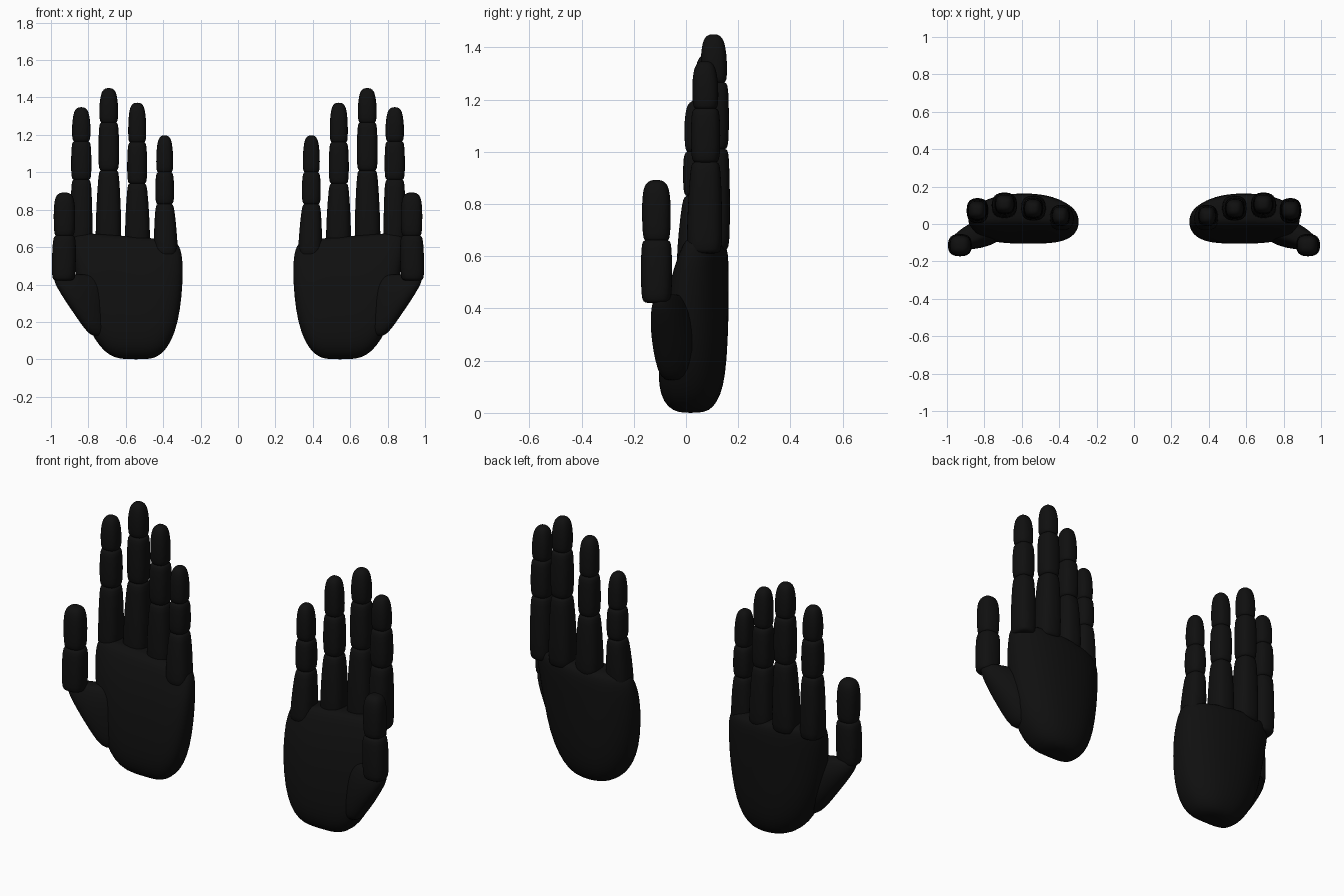
import bpy, bmesh, math

if "Cube" in bpy.data.objects:
    bpy.data.objects.remove(bpy.data.objects["Cube"])

black = bpy.data.materials.new("black")
black.diffuse_color = (0.005, 0.005, 0.005, 1)
black.use_nodes = True
black.node_tree.nodes["Principled BSDF"].inputs["Base Color"].default_value = black.diffuse_color


def loft(name, rings, n=20, power=2.5, bend=0.0, shear=0.0, slope=0.0):
    """Skin rings (z, x_min, x_max, y_front, y_back), smooth and mirror across x = 0."""
    bm = bmesh.new()
    loops = []
    for z, xa, xb, ya, yb in rings:
        cx, cy, rx, ry = (xa + xb) / 2, (ya + yb) / 2, (xb - xa) / 2, (yb - ya) / 2
        loop = []
        for i in range(n):
            a = 2 * math.pi * i / n
            c, s = math.cos(a), math.sin(a)
            u = math.copysign(abs(c) ** (2 / power), c)
            v = math.copysign(abs(s) ** (2 / power), s)
            loop.append(bm.verts.new((cx + rx * u,
                                      cy + ry * v - bend * u * u * rx + shear * rx * u,
                                      z + slope * z * rx * u)))
        loops.append(loop)
    for a, b in zip(loops, loops[1:]):
        for i in range(n):
            j = (i + 1) % n
            bm.faces.new((a[i], a[j], b[j], b[i]))
    bm.faces.new(loops[0][::-1])
    bm.faces.new(loops[-1])
    for f in bm.faces:
        f.smooth = True
    me = bpy.data.meshes.new(name)
    bm.to_mesh(me)
    bm.free()
    me.materials.append(black)
    ob = bpy.data.objects.new(name, me)
    bpy.context.collection.objects.link(ob)
    ob.modifiers.new("mirror", 'MIRROR').use_clip = False
    sub = ob.modifiers.new("smooth", 'SUBSURF')
    sub.levels = sub.render_levels = 1
    return ob


def segment(name, lo, hi, tip=False):
    """One finger bone between two sections (z, x, y, half_width, half_depth)."""
    length = hi[0] - lo[0]
    ends = [(0, .62), (.006, .84), (.022, .97), (length * .5, 1.03)]
    if tip:
        ends += [(length - .07, 1.0), (length - .035, .92), (length - .014, .75),
                 (length - .003, .48), (length, .2)]
    else:
        ends += [(length - .022, 1.0), (length - .006, .88), (length, .65)]
    rings = []
    for d, k in ends:
        t = d / length
        z, x, y, w, h = [p + (q - p) * t for p, q in zip(lo, hi)]
        rings.append((z, x - w * k, x + w * k, y - h * k, y + h * k))
    return loft(name, rings, 16, 2.6)


# palm
loft("palm", [(0.0, .49, .60, -.01, .05), (.008, .44, .66, -.05, .09),
              (.04, .395, .715, -.085, .12), (.10, .355, .765, -.105, .145),
              (.20, .32, .82, -.105, .158), (.35, .298, .855, -.09, .165),
              (.50, .292, .88, -.06, .165), (.58, .298, .89, -.03, .165),
              (.63, .312, .888, -.01, .16), (.652, .335, .87, .01, .145),
              (.66, .40, .82, .035, .11)],
     28, 2.5, bend=.14, slope=.12)

# pad joining the thumb to the palm
loft("thumb_base", [(.12, .70, .78, -.08, .00), (.16, .685, .82, -.105, .03),
                    (.24, .69, .875, -.12, .045), (.32, .69, .93, -.125, .035),
                    (.385, .695, .97, -.12, .02), (.42, .71, .985, -.11, .00),
                    (.445, .75, .985, -.105, -.02), (.455, .80, .965, -.09, -.04)],
     20, 2.3, shear=-.33)

# fingers: x at base and tip, y, half width, knuckle heights, base y, base half width
fingers = {
    "little": (.385, .392, .045, .05, (.55, .83, 1.00, 1.197), .03, .070),
    "ring":   (.537, .539, .085, .053, (.61, .94, 1.16, 1.372), .085, .073),
    "middle": (.693, .691, .108, .055, (.62, 1.01, 1.265, 1.45), .098, .075),
    "index":  (.836, .838, .075, .054, (.61, .96, 1.165, 1.348), .07, .062),
}
for name, (xb, xt, y, w, (z0, z1, z2, z3), yb, wb) in fingers.items():
    segment(name + "_finger_lower", (z0, xb, yb, wb, .073),
            (z1 + .004, xt, y, w, .058))
    segment(name + "_finger_middle", (z1 - .004, xt, y, w + .003, .058),
            (z2 + .004, xt, y, w - .002, .055))
    segment(name + "_finger_tip", (z2 - .004, xt, y, w - .001, .053),
            (z3, xt, y - .003, w - .010, .046), True)

# thumb
segment("thumb_lower", (.42, .933, -.113, .066, .061), (.665, .928, -.113, .062, .059))
segment("thumb_tip", (.655, .928, -.113, .059, .056), (.892, .928, -.114, .056, .054), True)
